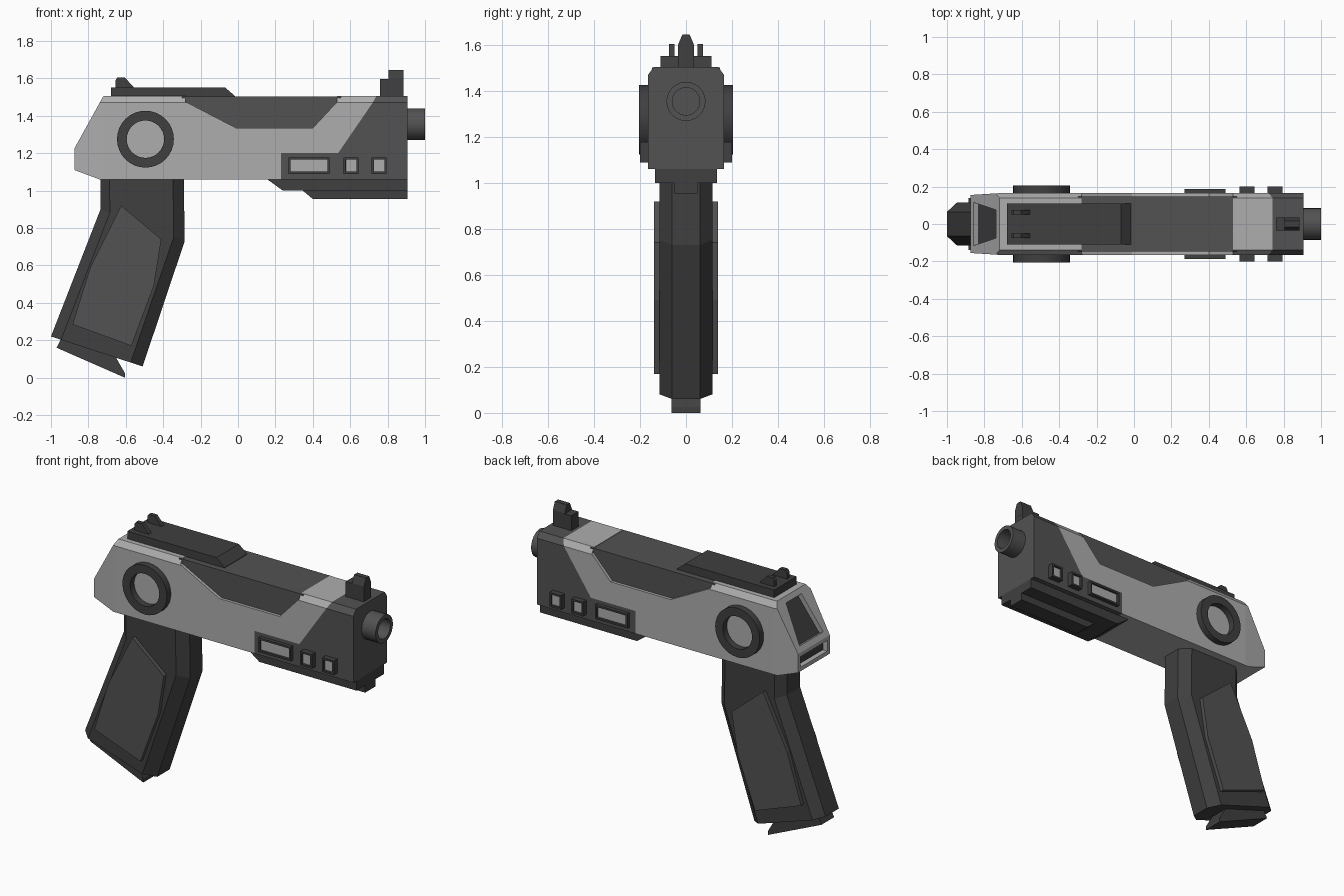
import bpy, bmesh, math
from mathutils import Vector

if "Cube" in bpy.data.objects:
    bpy.data.objects.remove(bpy.data.objects["Cube"])


def mat(name, v):
    m = bpy.data.materials.new(name)
    m.diffuse_color = (v, v, v, 1)
    m.use_nodes = True
    m.node_tree.nodes["Principled BSDF"].inputs["Base Color"].default_value = m.diffuse_color
    return m


LIGHT, DARK, BLACK = mat("light_grey", 0.42), mat("dark_grey", 0.085), mat("near_black", 0.05)


def finish(name, bm, mats, mirror=False):
    bmesh.ops.recalc_face_normals(bm, faces=bm.faces[:])
    me = bpy.data.meshes.new(name)
    bm.to_mesh(me)
    bm.free()
    for m in mats:
        me.materials.append(m)
    ob = bpy.data.objects.new(name, me)
    bpy.context.collection.objects.link(ob)
    if mirror:
        ob.modifiers.new("mirror", 'MIRROR').use_axis = (False, True, False)
    return ob


def loft(rings, closed=False):
    """Skin equal-length rings; cap the ends unless closed into a loop."""
    bm = bmesh.new()
    vs = [[bm.verts.new(p) for p in r] for r in rings]
    n = len(vs[0])
    pairs = list(zip(vs, vs[1:])) + ([(vs[-1], vs[0])] if closed else [])
    for a, b in pairs:
        for i in range(n):
            j = (i + 1) % n
            bm.faces.new((a[i], a[j], b[j], b[i]))
    if not closed:
        bm.faces.new(vs[0])
        bm.faces.new(vs[-1])
    bmesh.ops.recalc_face_normals(bm, faces=bm.faces[:])
    bm.normal_update()
    return bm


def prism(pts, y0, y1):
    return loft([[(x, y, z) for x, z in pts] for y in (y0, y1)])


def rect(x0, x1, z0, z1):
    return [(x0, z0), (x1, z0), (x1, z1), (x0, z1)]


def chamfer_top(bm):
    for s in (1, -1):
        bmesh.ops.bisect_plane(bm, geom=bm.verts[:] + bm.edges[:] + bm.faces[:],
                               plane_co=(0, s * 0.165, 1.47), plane_no=(0, s * 0.035, 0.025),
                               clear_outer=True)
        bmesh.ops.holes_fill(bm, edges=[e for e in bm.edges if e.is_boundary], sides=0)


def recess(bm, face, rim, depth, index=1):
    bmesh.ops.inset_individual(bm, faces=[face], thickness=rim, use_even_offset=True)
    inner = list(face.verts)
    bmesh.ops.inset_individual(bm, faces=[face], thickness=0.001, depth=-depth)
    face.material_index = index
    return inner


def tube(name, c, axis, R, r, a, b, n, m, mirror=False):
    rings = []
    for i in range(n):
        t = 2 * math.pi * i / n
        ring = []
        for rad, d in ((R, a), (R, b), (r, b), (r, a)):
            u, w = rad * math.cos(t), c[1] + rad * math.sin(t)
            ring.append((d, u, w) if axis == 'x' else (c[0] + u, d, w))
        rings.append(ring)
    ob = finish(name, loft(rings, True), [m], mirror)
    bpy.ops.object.select_all(action='DESELECT')
    ob.select_set(True)
    bpy.context.view_layer.objects.active = ob
    bpy.ops.object.shade_smooth_by_angle(angle=math.radians(25))


# Light shell: tapered rear, two rear recesses, chamfered top
shell = [(-0.875, 1.11), (-0.875, 1.225), (-0.72, 1.505), (-0.28, 1.505), (-0.28, 1.475),
         (-0.01, 1.335), (0.40, 1.335), (0.53, 1.475), (0.53, 1.505), (0.74, 1.505),
         (0.72, 1.47), (0.535, 1.2), (0.23, 1.2), (0.23, 1.06), (-0.74, 1.06)]
bm = prism(shell, -0.165, 0.165)
bmesh.ops.bisect_plane(bm, geom=bm.verts[:] + bm.edges[:] + bm.faces[:],
                       plane_co=(-0.72, 0, 0), plane_no=(1, 0, 0))
for v in bm.verts:
    if v.co.x < -0.72:
        v.co.y *= 1 - 0.06 * (-0.72 - v.co.x) / 0.155
bm.normal_update()
slope = next(f for f in bm.faces if f.normal.x < -0.5 and f.normal.z > 0.2
             and f.calc_center_median().x < -0.7)
heel = next(f for f in bm.faces if f.normal.x < -0.95 and f.calc_center_median().x < -0.8)
bmesh.ops.inset_individual(bm, faces=[slope], thickness=0.035, use_even_offset=True)
for v in slope.verts:
    v.co.y = math.copysign(0.115 if v.co.z < 1.36 else 0.075, v.co.y)
bmesh.ops.inset_individual(bm, faces=[slope], thickness=0.001, depth=-0.03)
slope.material_index = 1
recess(bm, heel, 0.025, 0.03)
chamfer_top(bm)
finish("shell", bm, [LIGHT, BLACK])

# Dark slide panel between the shell cheeks
mid = [(-0.30, 1.502), (-0.30, 1.45), (-0.03, 1.31), (0.42, 1.31), (0.55, 1.45), (0.55, 1.502)]
finish("slide_panel", prism(mid, -0.147, 0.147), [DARK])

# Dark muzzle block
block = [(0.74, 1.505), (0.905, 1.505), (0.905, 1.06), (0.23, 1.06), (0.23, 1.2),
         (0.535, 1.2), (0.72, 1.47)]
bm = prism(block, -0.165, 0.165)
chamfer_top(bm)
finish("muzzle_block", bm, [DARK])

# Under rail and its centre rib
finish("under_rail", prism([(0.15, 1.065), (0.24, 1.0), (0.905, 1.0), (0.905, 1.065)],
                           -0.135, 0.135), [BLACK])
finish("rail_rib", prism([(0.34, 1.005), (0.40, 0.955), (0.905, 0.955), (0.905, 1.005)],
                         -0.05, 0.05), [BLACK])

# Barrel with a blind bore
tube("barrel", (0, 1.355), 'x', 0.085, 0.06, 0.88, 1.0, 24, DARK)

# Side rings
tube("side_ring", (-0.495, 1.275), 'y', 0.152, 0.10, -0.205, -0.15, 32, BLACK, True)

# Side windows with light inserts
for i, (x0, x1, y) in enumerate([(0.27, 0.49, 0.188), (0.565, 0.645, 0.2), (0.715, 0.795, 0.2)]):
    bm = prism(rect(x0, x1, 1.09, 1.178), -y, -0.15)
    recess(bm, next(f for f in bm.faces if f.normal.y < -0.9), 0.011, 0.012)
    finish(f"side_window_{i + 1}", bm, [BLACK, LIGHT], True)

# Top plate and sights
finish("top_plate", prism([(-0.68, 1.49), (-0.68, 1.552), (-0.07, 1.552), (-0.015, 1.505),
                           (-0.015, 1.49)], -0.11, 0.11), [BLACK])
finish("rear_sight", prism([(-0.655, 1.55), (-0.655, 1.59), (-0.645, 1.605), (-0.605, 1.605),
                            (-0.555, 1.55)], 0.05, 0.075), [BLACK], True)
finish("front_sight_base", prism(rect(0.76, 0.885, 1.49, 1.597), -0.035, 0.035), [BLACK])
blade = [(-0.035, 1.55), (0.035, 1.55), (0.035, 1.6), (0.016, 1.645), (-0.016, 1.645), (-0.035, 1.6)]
finish("front_sight_blade", loft([[(x, y, z) for y, z in blade] for x in (0.805, 0.886)]), [BLACK])

# Grip: chamfered octagon lofted down through three levels
rings = []
for back, front in (((-1.0, 0.22), (-0.51, 0.06)), ((-0.735, 0.9), (-0.285, 0.73)),
                    ((-0.735, 1.07), (-0.29, 1.07))):
    b, f = Vector((back[0], 0, back[1])), Vector((front[0], 0, front[1]))
    rings.append([b.lerp(f, t) + Vector((0, y, 0)) for t, y in
                  ((0, -0.065), (0.11, -0.115), (0.87, -0.115), (1, -0.06),
                   (1, 0.06), (0.87, 0.115), (0.11, 0.115), (0, 0.065))])
finish("grip", loft(rings), [BLACK])

# Grip side panels
panel = [(-0.625, 0.92), (-0.41, 0.74), (-0.45, 0.49), (-0.57, 0.17), (-0.885, 0.285), (-0.79, 0.59)]
finish("grip_panel", prism(panel, -0.14, -0.10), [DARK], True)

# Magazine base
finish("magazine_base", prism([(-0.94, 0.22), (-0.97, 0.16), (-0.605, 0.0), (-0.605, 0.025),
                               (-0.66, 0.12)], -0.062, 0.062), [BLACK])
